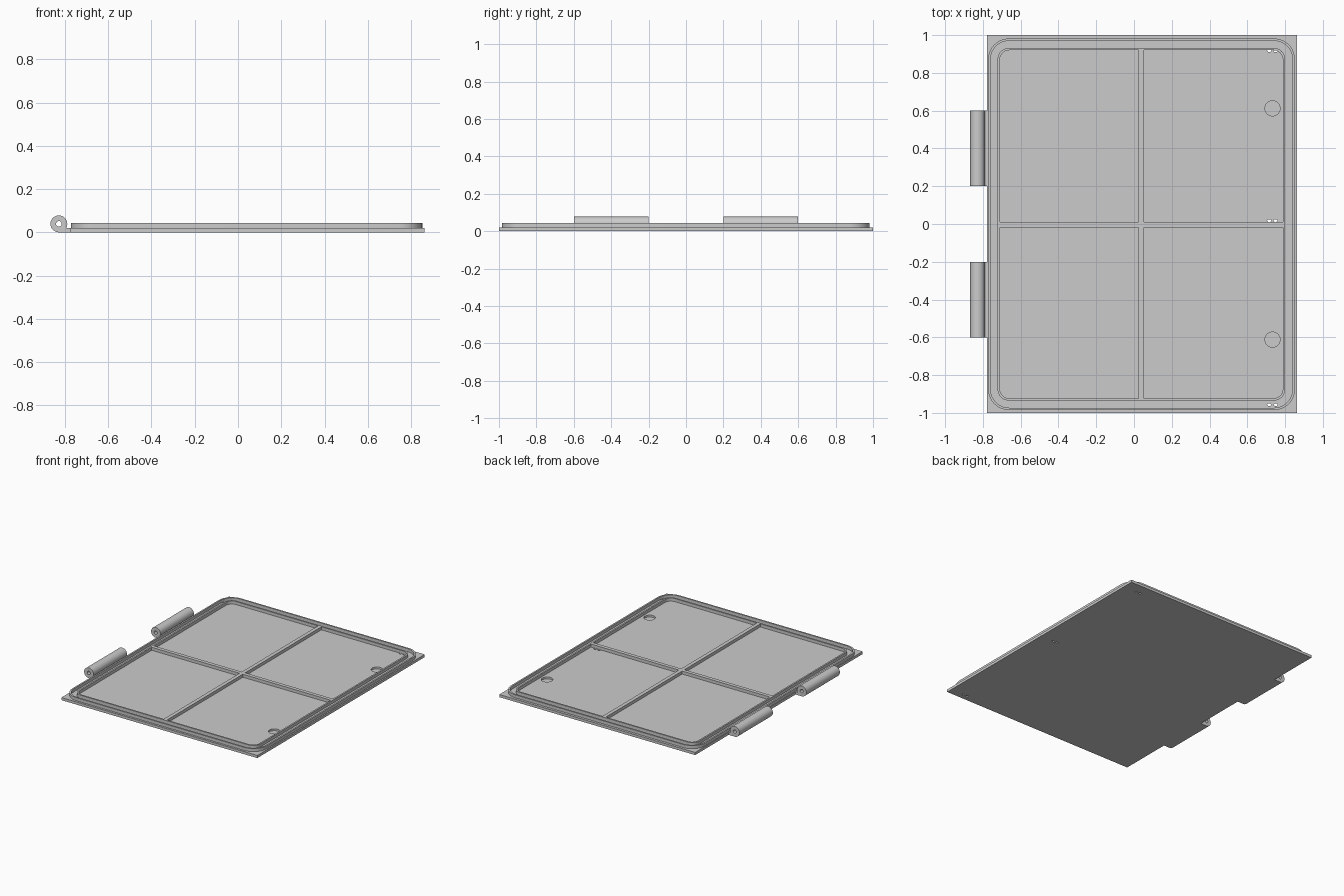
import bpy, bmesh, math
from mathutils import Vector

if "Cube" in bpy.data.objects:
    bpy.data.objects.remove(bpy.data.objects["Cube"])

grey = bpy.data.materials.new("plain grey")
grey.use_nodes = True
grey.diffuse_color = (0.6, 0.6, 0.6, 1)
grey.node_tree.nodes["Principled BSDF"].inputs["Base Color"].default_value = (0.6, 0.6, 0.6, 1)

PLATE_TOP, RIM_TOP = 0.02, 0.043


def finish(name, bm, smooth=False):
    bmesh.ops.recalc_face_normals(bm, faces=bm.faces)
    mesh = bpy.data.meshes.new(name)
    bm.to_mesh(mesh)
    bm.free()
    mesh.materials.append(grey)
    ob = bpy.data.objects.new(name, mesh)
    bpy.context.collection.objects.link(ob)
    if smooth:
        bpy.ops.object.select_all(action='DESELECT')
        bpy.context.view_layer.objects.active = ob
        ob.select_set(True)
        bpy.ops.object.shade_smooth_by_angle(angle=math.radians(35))
    return ob


def box(name, x0, x1, y0, y1, z0, z1):
    bm = bmesh.new()
    bmesh.ops.create_cube(bm, size=1)
    for v in bm.verts:
        v.co = Vector((x0 if v.co.x < 0 else x1,
                       y0 if v.co.y < 0 else y1,
                       z0 if v.co.z < 0 else z1))
    return finish(name, bm)


def rounded_rect(x0, x1, y0, y1, r, steps=10):
    corners = [(x1 - r, y1 - r), (x0 + r, y1 - r), (x0 + r, y0 + r), (x1 - r, y0 + r)]
    return [(cx + r * math.cos(a), cy + r * math.sin(a))
            for q, (cx, cy) in enumerate(corners)
            for a in [math.pi / 2 * (q + i / steps) for i in range(steps + 1)]]


def circle(cx, cy, r, n=40):
    return [(cx + r * math.cos(2 * math.pi * i / n),
             cy + r * math.sin(2 * math.pi * i / n)) for i in range(n)]


def ring(name, outer, inner, low, high, place):
    """Hollow prism between two matching outlines."""
    bm = bmesh.new()
    loops = [[bm.verts.new(place(a, b, h)) for a, b in pts]
             for pts, h in ((outer, low), (outer, high), (inner, high), (inner, low))]
    n = len(outer)
    for k in range(4):
        p, q = loops[k], loops[(k + 1) % 4]
        for i in range(n):
            j = (i + 1) % n
            bm.faces.new((p[i], p[j], q[j], q[i]))
    return finish(name, bm, True)


def upright(a, b, h):
    return (a, b, h)


def along_y(a, b, h):
    return (a, h, b)


# Flat base plate
plate = box("base_plate", -0.777, 0.862, -1, 1, 0, PLATE_TOP)

# Round recesses and small paired through holes
holes = bmesh.new()


def drill(x, y, rx, ry, z0, z1):
    made = bmesh.ops.create_cone(holes, cap_ends=True, segments=32,
                                 radius1=1, radius2=1, depth=1)
    for v in made["verts"]:
        v.co = Vector((x + v.co.x * rx, y + v.co.y * ry, z0 if v.co.z < 0 else z1))


for side in (-1, 1):
    drill(0.733, side * 0.612, 0.04, 0.04, 0.006, 0.1)
for y in (0.917, 0.018, -0.957):
    for x in (0.716, 0.75):
        drill(x, y, 0.011, 0.007, -0.1, 0.1)
cutter = finish("hole_cutter", holes)
cutter.hide_render = True
cutter.hide_set(True)
cut = plate.modifiers.new("holes", 'BOOLEAN')
cut.operation = 'DIFFERENCE'
cut.solver = 'EXACT'
cut.object = cutter

# Double rim with a groove between the walls
ring("outer_rim", rounded_rect(-0.772, 0.852, -0.985, 0.982, 0.11),
     rounded_rect(-0.76, 0.84, -0.973, 0.97, 0.1), PLATE_TOP, RIM_TOP, upright)
ring("inner_rim", rounded_rect(-0.722, 0.8, -0.935, 0.932, 0.06),
     rounded_rect(-0.71, 0.788, -0.923, 0.92, 0.05), PLATE_TOP, RIM_TOP, upright)

# Crossing ribs
box("long_rib", 0.025, 0.053, -0.923, 0.92, PLATE_TOP, RIM_TOP)
box("cross_rib_left", -0.71, 0.025, -0.018, 0.01, PLATE_TOP, RIM_TOP)
box("cross_rib_right", 0.053, 0.788, -0.018, 0.01, PLATE_TOP, RIM_TOP)

# Hinge knuckles with tangent leaves
for label, y0 in (("front", -0.6), ("back", 0.2)):
    ring(label + "_hinge_barrel", circle(-0.828, 0.039, 0.039),
         circle(-0.828, 0.039, 0.013), y0, y0 + 0.4, along_y)
    box(label + "_hinge_leaf", -0.828, -0.777, y0, y0 + 0.4, 0, PLATE_TOP)
